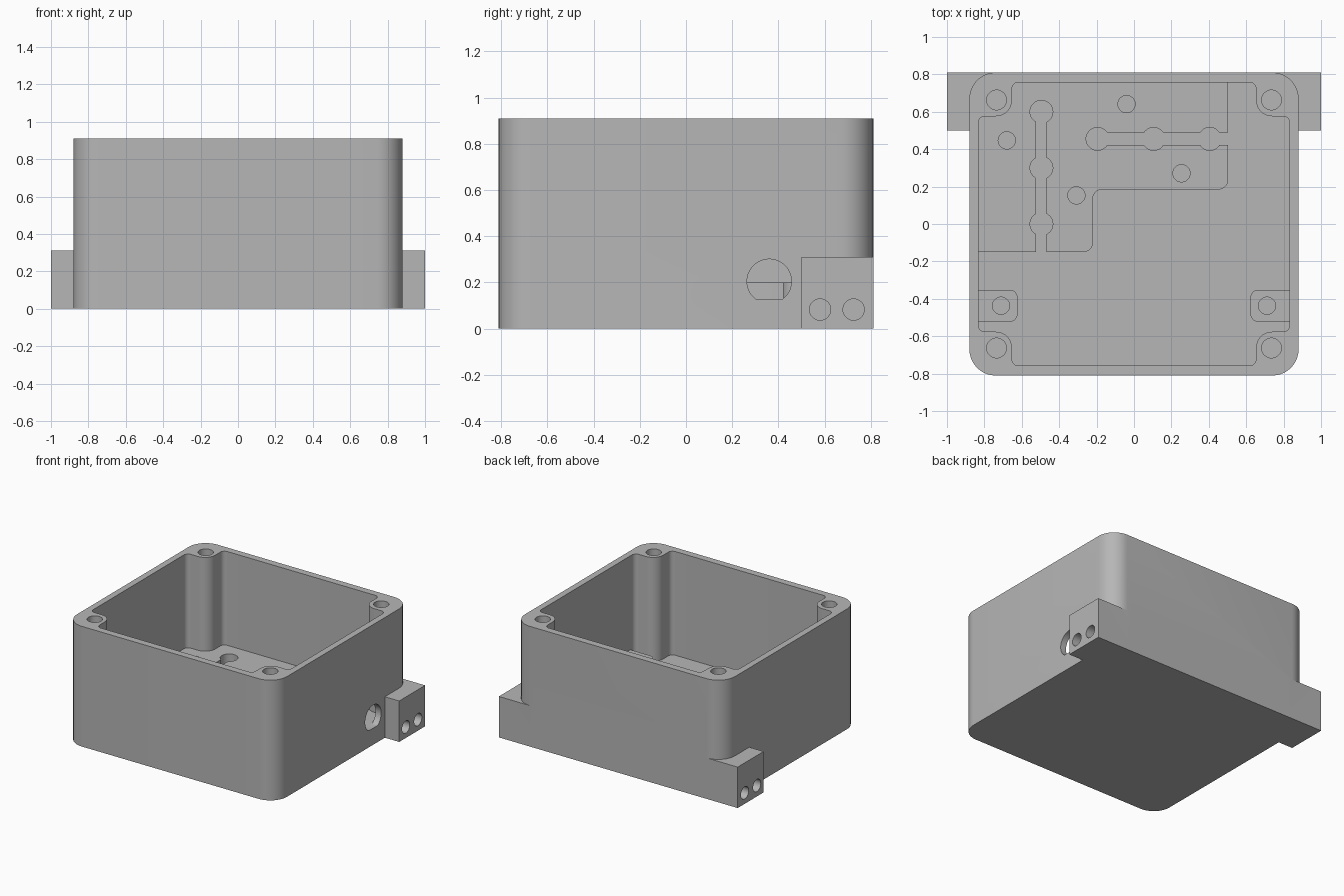
import bpy, bmesh, math
from mathutils import Vector

cube = bpy.data.objects.get("Cube")
if cube:
    bpy.data.objects.remove(cube, do_unlink=True)

grey = bpy.data.materials.new("plain grey")
grey.use_nodes = True
colour = (0.47, 0.47, 0.47, 1)
grey.diffuse_color = colour
grey.node_tree.nodes["Principled BSDF"].inputs["Base Color"].default_value = colour


def fillet(corners, steps=10):
    """Round each (x, y, radius) corner of an outline, inward or outward."""
    out = []
    n = len(corners)
    for i, (x, y, r) in enumerate(corners):
        p = Vector((x, y))
        if r == 0:
            out.append(p)
            continue
        a = (Vector(corners[i - 1][:2]) - p).normalized()
        b = (Vector(corners[(i + 1) % n][:2]) - p).normalized()
        # right-angled corner: the arc centre lies r along both edges
        for k in range(steps + 1):
            t = math.pi / 2 * k / steps
            out.append(p + r * (a * (1 - math.sin(t)) + b * (1 - math.cos(t))))
    return out


def circle(x, y, r, n=40):
    return [Vector((x + r * math.cos(math.tau * i / n),
                    y + r * math.sin(math.tau * i / n))) for i in range(n)]


def box(x0, x1, y0, y1, r=0):
    return fillet([(x0, y0, r), (x1, y0, r), (x1, y1, r), (x0, y1, r)])


def prism(name, outline, low, high, along_x=False):
    """Extrude an outline along z, or a (y, z) outline along x."""
    bm = bmesh.new()
    place = (lambda p, h: (h, p.x, p.y)) if along_x else (lambda p, h: (p.x, p.y, h))
    face = bm.faces.new([bm.verts.new(place(p, low)) for p in outline])
    top = bmesh.ops.extrude_face_region(bm, geom=[face])
    move = Vector((high - low, 0, 0)) if along_x else Vector((0, 0, high - low))
    bmesh.ops.translate(bm, vec=move,
                        verts=[g for g in top["geom"] if isinstance(g, bmesh.types.BMVert)])
    bmesh.ops.recalc_face_normals(bm, faces=bm.faces)
    mesh = bpy.data.meshes.new(name)
    bm.to_mesh(mesh)
    bm.free()
    mesh.materials.append(grey)
    obj = bpy.data.objects.new(name, mesh)
    bpy.context.collection.objects.link(obj)
    return obj


def combine(target, tool, operation="DIFFERENCE"):
    mod = target.modifiers.new("join", "BOOLEAN")
    mod.operation, mod.solver, mod.object = operation, "EXACT", tool
    bpy.context.view_layer.objects.active = target
    bpy.ops.object.modifier_apply(modifier=mod.name)
    bpy.data.objects.remove(tool, do_unlink=True)


def finish(obj):
    bpy.ops.object.select_all(action="DESELECT")
    obj.select_set(True)
    bpy.context.view_layer.objects.active = obj
    bpy.ops.object.shade_smooth_by_angle(angle=math.radians(30))


FLOOR, STEP, TOP = 0.125, 0.2, 0.91

# Outer shell with a mounting ear at each back corner
case = prism("case", box(-0.88, 0.88, -0.81, 0.81, 0.14), 0, TOP)
for s in (-1, 1):
    ear = prism("ear", box(*sorted((s * 0.7, s)), 0.5, 0.81), 0, 0.31)
    combine(case, ear, "UNION")

# Cavity, leaving a rounded screw pillar in each corner
quarter = [(0.832, 0.576, 0.035), (0.653, 0.576, 0.085), (0.653, 0.757, 0.035)]
mirrored = [(-x, y, r) for x, y, r in reversed(quarter)]
upper = quarter + mirrored
lower = [(-x, -y, r) for x, y, r in upper]
combine(case, prism("cavity", fillet(upper + lower), FLOOR, 1.1))

# Screw holes in the pillars and bolt holes in the ears
for sx in (-1, 1):
    for sy in (-1, 1):
        combine(case, prism("screw_hole", circle(sx * 0.735, sy * 0.663, 0.053), 0.45, 1.1))
    for y in (0.58, 0.725):
        combine(case, prism("bolt_hole", circle(y, 0.083, 0.046),
                            *sorted((sx * 0.85, sx * 1.1)), along_x=True))

# Cable opening with a flat bottom, through one side wall
opening = [Vector((p.x, max(p.y, FLOOR + 0.001))) for p in circle(0.36, 0.205, 0.096, 48)]
flat = min(p.y for p in opening)
low_pts = [p for p in opening if p.y == flat]
ends = (min(low_pts, key=lambda p: p.x), max(low_pts, key=lambda p: p.x))
opening = [p for p in opening if p.y > flat or p in ends]
combine(case, prism("cable_opening", opening, 0.8, 1.1 - 0.15, along_x=True))
finish(case)

# Raised L-shaped platform on the floor
platform = prism("raised_platform", fillet([
    (-0.85, -0.15, 0), (-0.22, -0.15, 0.05), (-0.22, 0.185, 0.05),
    (0.503, 0.185, 0.05), (0.503, 0.775, 0), (-0.85, 0.775, 0)]), 0.1, STEP)
cuts = [box(-0.523, -0.467, -0.3, 0.6), box(-0.195, 0.6, 0.422, 0.488)]
cuts += [circle(-0.495, y, 0.061) for y in (0, 0.3, 0.6)]
cuts += [circle(x, 0.455, 0.061) for x in (-0.195, 0.105, 0.405)]
cuts += [circle(x, y, 0.046) for x, y in
         ((-0.68, 0.447), (-0.04, 0.641), (-0.308, 0.153), (0.254, 0.271))]
for outline in cuts:
    combine(platform, prism("cut", outline, 0.05, 0.3))
finish(platform)

# Small bosses beside the front pillars
for s, side in ((-1, "right"), (1, "left")):
    boss = prism(side + "_boss", fillet([
        (s * 0.85, -0.522, 0), (s * 0.623, -0.522, 0.04),
        (s * 0.623, -0.352, 0.04), (s * 0.85, -0.352, 0)]), 0.1, STEP)
    combine(boss, prism("cut", circle(s * 0.711, -0.437, 0.046), 0.05, 0.3))
    finish(boss)
